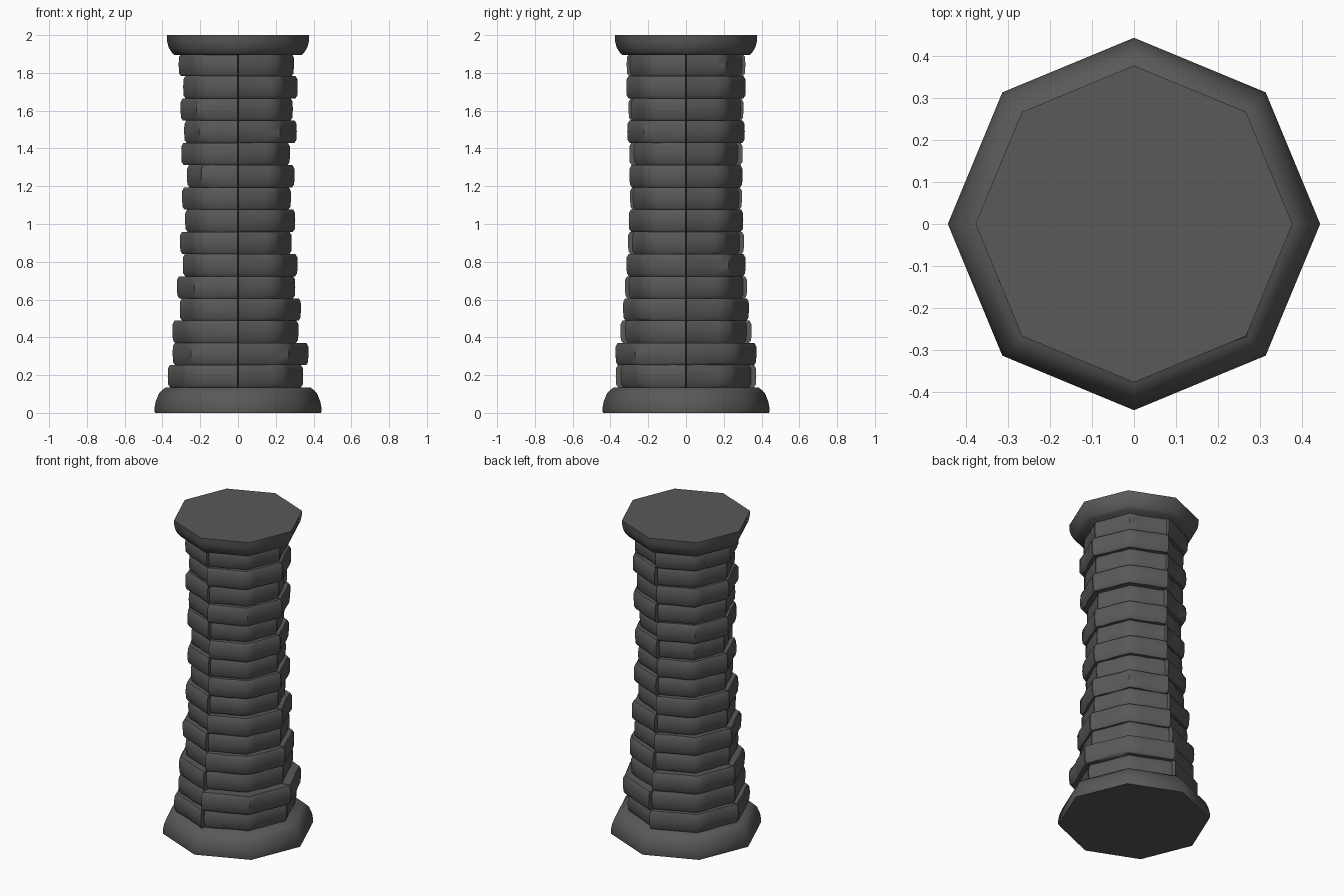
import bpy, bmesh, math, random

if "Cube" in bpy.data.objects:
    bpy.data.objects.remove(bpy.data.objects["Cube"])

random.seed(4)
stone = bpy.data.materials.new("dark_stone")
stone.diffuse_color = (0.105, 0.1, 0.096, 1)
stone.use_nodes = True
stone.node_tree.nodes["Principled BSDF"].inputs["Base Color"].default_value = stone.diffuse_color


def finish(name, bm):
    bmesh.ops.recalc_face_normals(bm, faces=bm.faces)
    mesh = bpy.data.meshes.new(name)
    bm.to_mesh(mesh)
    bm.free()
    mesh.materials.append(stone)
    mesh.polygons.foreach_set("use_smooth", [True] * len(mesh.polygons))
    mesh.set_sharp_from_angle(angle=math.radians(50))
    obj = bpy.data.objects.new(name, mesh)
    bpy.context.collection.objects.link(obj)


def octagon_slab(name, profile):
    """Solid eight-sided slab from (radius, z) pairs, corners on the axes."""
    bm = bmesh.new()
    rings = [[bm.verts.new((r * math.cos(k * math.pi / 4),
                            r * math.sin(k * math.pi / 4), z)) for k in range(8)]
             for r, z in profile]
    for a, b in zip(rings, rings[1:]):
        for k in range(8):
            n = (k + 1) % 8
            bm.faces.new((a[k], a[n], b[n], b[k]))
    bm.faces.new(rings[0])
    bm.faces.new(rings[-1])
    finish(name, bm)


def octagon_point(angle, r):
    """Point on an octagon of corner radius r at the given angle in degrees."""
    off = math.radians(angle % 45 - 22.5)
    d = r * math.cos(math.pi / 8) / math.cos(off)
    a = math.radians(angle)
    return d * math.cos(a), d * math.sin(a)


def brick(name, quarter, r, z0, z1):
    """Quarter-round stone covering two octagon sides, with worn edges."""
    bm = bmesh.new()
    h = z1 - z0
    levels = [(-0.012, 0), (-0.001, 0.13), (0.001, 0.5), (0, 0.85), (-0.01, 1)]
    angles = [0.4, 11, 22.5, 34, 45, 56, 67.5, 79, 89.6]
    wear = [0 if i in (0, 8) else random.uniform(-0.005, 0.004) for i in range(9)]
    rows = []
    for dr, t in levels:
        row = [bm.verts.new((0, 0, z0 + t * h))]
        for i, a in enumerate(angles):
            rough = wear[i] + (random.uniform(-0.002, 0.002) if 0 < i < 8 else 0)
            x, y = octagon_point(quarter * 90 + a, r + dr + rough)
            row.append(bm.verts.new((x, y, z0 + t * h)))
        rows.append(row)
    for a, b in zip(rows, rows[1:]):
        for i in range(len(a)):
            n = (i + 1) % len(a)
            bm.faces.new((a[i], a[n], b[n], b[i]))
    bm.faces.new(rows[0])
    bm.faces.new(rows[-1])
    finish(name, bm)


# Flared foot and cap
octagon_slab("base_slab", [(0.44, 0), (0.443, 0.02), (0.436, 0.06),
                           (0.418, 0.105), (0.385, 0.135)])
octagon_slab("cap_slab", [(0.338, 1.895), (0.352, 1.91), (0.367, 1.935),
                          (0.375, 1.965), (0.377, 2.0)])

# Fifteen courses: right and left halves stick out alternately
proud = [.372, .373, .347, .333, .323, .315, .307, .303, .296, .299,
         .300, .311, .304, .316, .314]
sunk = [.345, .346, .320, .308, .303, .292, .284, .280, .280, .270,
        .275, .285, .290, .290, .296]
step = (1.9 - 0.135) / 15
for i in range(15):
    for q in range(4):
        right = q in (0, 3)
        r = proud[i] if right == (i % 2 == 1) else sunk[i]
        z = 0.135 + i * step
        brick(f"brick_{i + 1}_{q + 1}", q, r, z, z + step)
